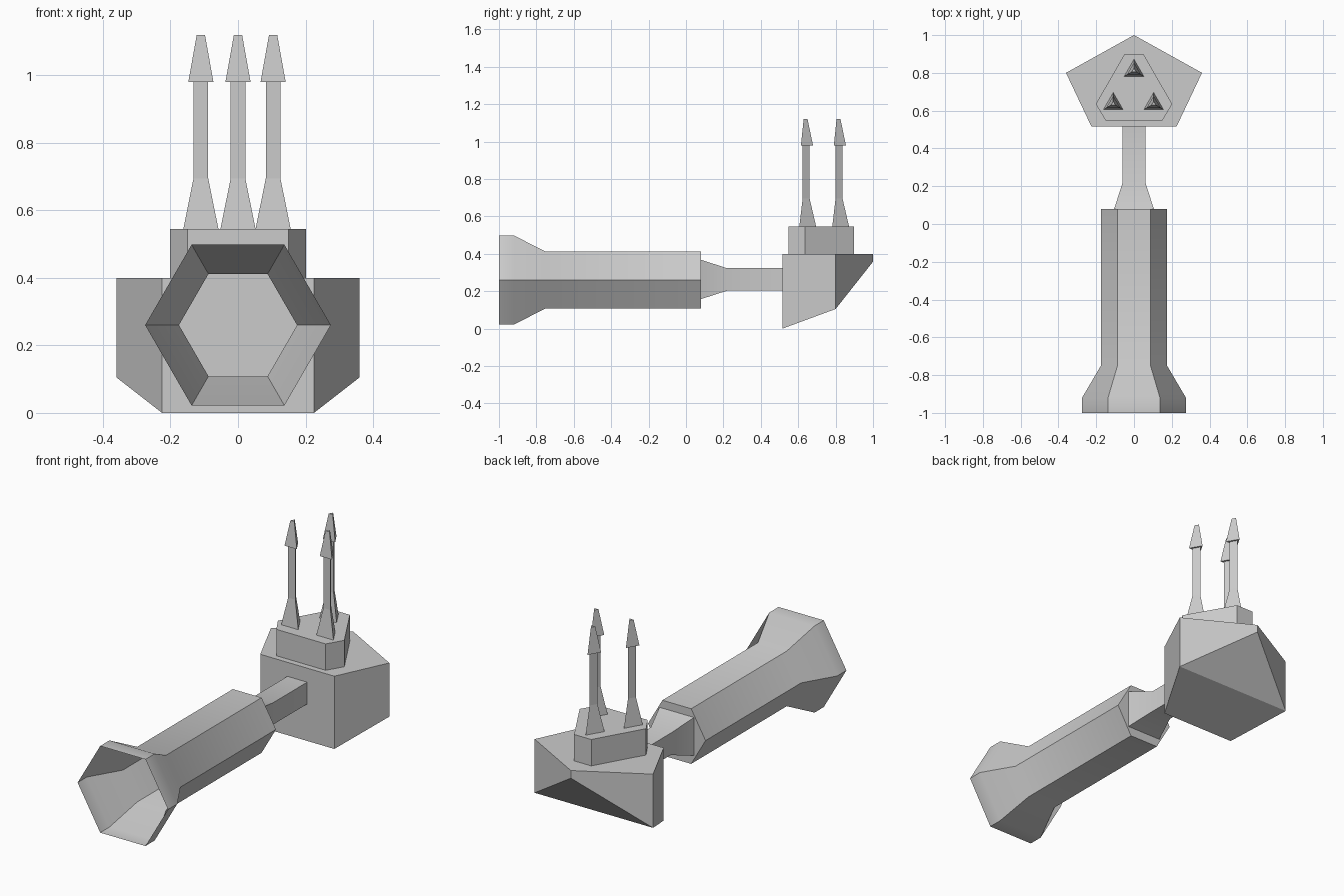
import bpy, bmesh, math
from mathutils import Vector

cube = bpy.data.objects.get("Cube")
if cube:
    bpy.data.objects.remove(cube, do_unlink=True)

grey = bpy.data.materials.new("plain_grey")
grey.use_nodes = True
colour = (0.6, 0.6, 0.6, 1)
grey.diffuse_color = colour
grey.node_tree.nodes["Principled BSDF"].inputs["Base Color"].default_value = colour


def loft(name, rings, cap_start=True, cap_end=True):
    """Skin a list of equal-length point rings, optionally closing the ends."""
    bm = bmesh.new()
    loops = [[bm.verts.new(p) for p in ring] for ring in rings]
    n = len(loops[0])
    for a, b in zip(loops, loops[1:]):
        for i in range(n):
            j = (i + 1) % n
            bm.faces.new((a[i], a[j], b[j], b[i]))
    if cap_start:
        bm.faces.new(loops[0][::-1])
    if cap_end:
        bm.faces.new(loops[-1])
    bmesh.ops.recalc_face_normals(bm, faces=bm.faces)
    return finish(name, bm)


def finish(name, bm):
    mesh = bpy.data.meshes.new(name)
    bm.to_mesh(mesh)
    bm.free()
    mesh.materials.append(grey)
    obj = bpy.data.objects.new(name, mesh)
    bpy.context.collection.objects.link(obj)
    return obj


def smooth(obj):
    bpy.ops.object.select_all(action='DESELECT')
    obj.select_set(True)
    bpy.context.view_layer.objects.active = obj
    bpy.ops.object.shade_smooth_by_angle(angle=math.radians(32))


def ring_y(sides, radius, y, turn=0.0, z=0.26):
    """Polygon ring facing along y, around the barrel axis."""
    angles = [turn + math.tau * i / sides for i in range(sides)]
    return [Vector((radius * math.cos(a), y, z + radius * math.sin(a))) for a in angles]


def ring_z(radius, centre, z):
    """Triangle ring facing up, with one corner towards the back."""
    angles = [math.pi / 2 + math.tau * i / 3 for i in range(3)]
    return [Vector((centre[0] + radius * math.cos(a),
                    centre[1] + radius * math.sin(a), z)) for a in angles]


def mirrored(half):
    """Outline from its right half, given front to back."""
    return half + [(-x, y) for x, y in reversed(half) if x > 0]


# Hollow hexagonal barrel with a flared, open mouth
barrel = [(0.275, -1.0), (0.275, -0.92), (0.175, -0.75), (0.175, 0.08)]
smooth(loft("barrel", [ring_y(6, r, y) for r, y in barrel], cap_start=False))

# Square neck, tapering out to meet the barrel
neck = [(0.105, 0.08), (0.06, 0.22), (0.06, 0.515)]
smooth(loft("neck", [ring_y(4, r * math.sqrt(2), y, math.pi / 4, 0.263) for r, y in neck],
            cap_start=False))

# Five-sided body with a flat top and a faceted underside
outline = mirrored([(0.225, 0.515), (0.36, 0.80), (0.0, 1.0)])
floor = {0.515: 0.0, 0.80: 0.105, 1.0: 0.358}
low = [Vector((x, y, floor[y])) for x, y in outline]
high = [Vector((x, y, 0.40)) for x, y in outline]
body = loft("body", [low, high], cap_start=False)
bm = bmesh.new()
bm.from_mesh(body.data)
bm.verts.ensure_lookup_table()
v = bm.verts[:5]
bm.faces.new((v[0], v[1], v[3], v[4]))
bm.faces.new((v[1], v[2], v[3]))
bmesh.ops.recalc_face_normals(bm, faces=bm.faces)
bm.to_mesh(body.data)
bm.free()

# Pedestal shaped like a triangle with clipped corners
outline = mirrored([(0.15, 0.547), (0.202, 0.635), (0.052, 0.897)])
loft("pedestal", [[Vector((x, y, z)) for x, y in outline] for z in (0.40, 0.545)])

# Three spikes: flared foot, slim shaft and pointed head
spike = [(0.06, 0.545), (0.025, 0.695), (0.025, 0.98), (0.043, 0.98), (0.014, 1.12)]
places = {"left_spike": (0.104, 0.636), "right_spike": (-0.11, 0.636), "back_spike": (0, 0.812)}
for name, centre in places.items():
    loft(name, [ring_z(r, centre, z) for r, z in spike], cap_start=False)
